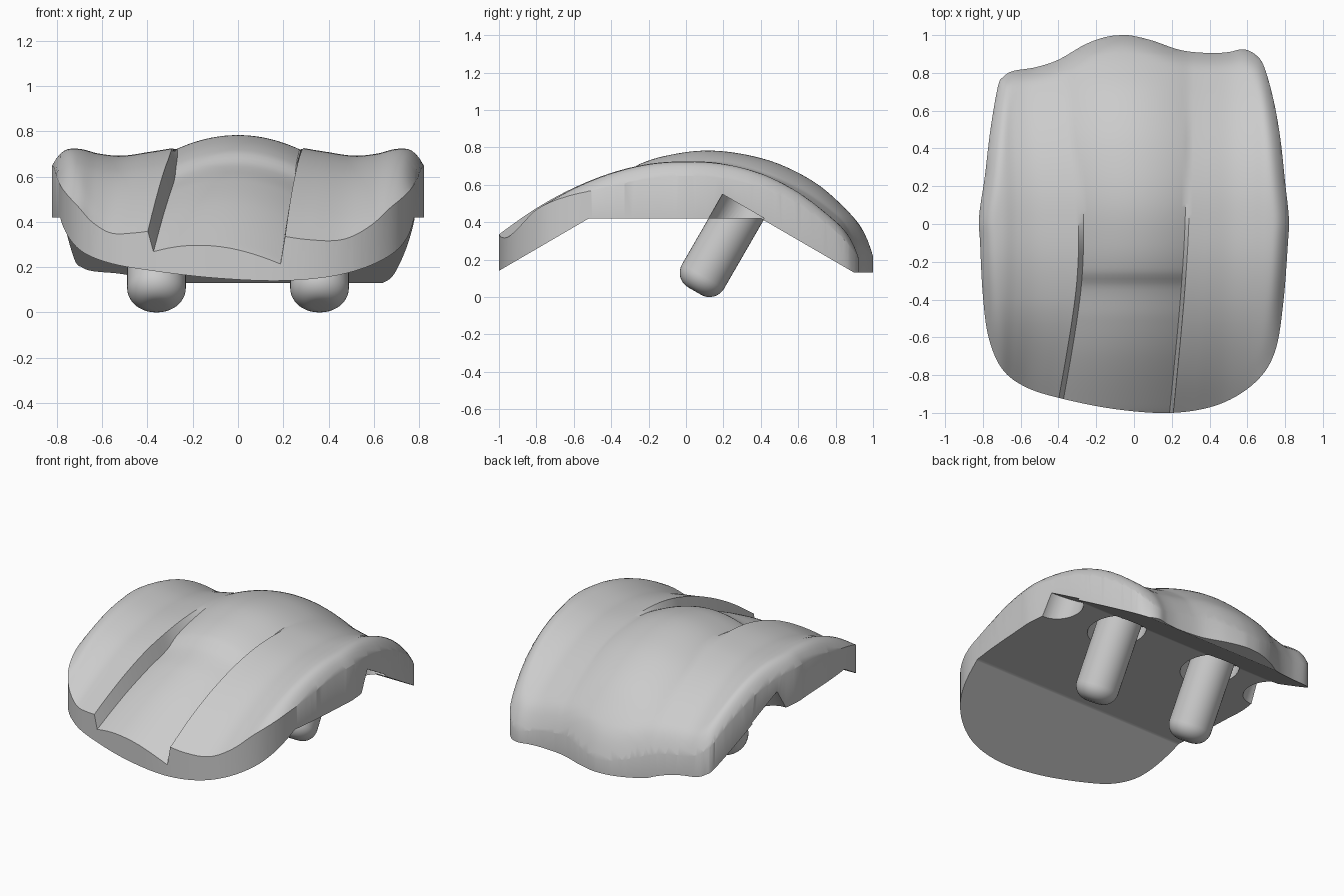
import bpy, bmesh, math
from mathutils import Vector, Matrix, kdtree

if "Cube" in bpy.data.objects:
    bpy.data.objects.remove(bpy.data.objects["Cube"])


def spline(table, v):
    """Smooth interpolation through (key, value) pairs."""
    n = len(table)
    i = 0
    while i < n - 2 and v > table[i + 1][0]:
        i += 1

    def slope(k):
        a, b = table[max(k - 1, 0)], table[min(k + 1, n - 1)]
        return (b[1] - a[1]) / (b[0] - a[0])
    (x0, y0), (x1, y1) = table[i], table[i + 1]
    h = x1 - x0
    t = min(max((v - x0) / h, 0), 1)
    return ((2*t**3 - 3*t*t + 1) * y0 + (t**3 - 2*t*t + t) * h * slope(i)
            + (3*t*t - 2*t**3) * y1 + (t**3 - t*t) * h * slope(i + 1))


def step(a, b, v):
    t = min(max((v - a) / (b - a), 0), 1)
    return t * t * (3 - 2 * t)


def make(name, bm):
    bmesh.ops.recalc_face_normals(bm, faces=bm.faces)
    me = bpy.data.meshes.new(name)
    bm.to_mesh(me)
    bm.free()
    ob = bpy.data.objects.new(name, me)
    bpy.context.collection.objects.link(ob)
    return ob


def select(ob):
    bpy.ops.object.select_all(action='DESELECT')
    ob.select_set(True)
    bpy.context.view_layer.objects.active = ob


def boolean(ob, cutter, op):
    select(ob)
    m = ob.modifiers.new("cut", 'BOOLEAN')
    m.operation, m.object, m.solver = op, cutter, 'EXACT'
    bpy.ops.object.modifier_apply(modifier=m.name)
    bpy.data.objects.remove(cutter)


# Plan outline, counter-clockwise from the front
OUTLINE = [(0.2, -1), (0.45, -0.955), (0.64, -0.84), (0.745, -0.68), (0.79, -0.42),
           (0.815, -0.1), (0.82, 0.03), (0.8, 0.22), (0.775, 0.45), (0.74, 0.65),
           (0.69, 0.83), (0.645, 0.895), (0.58, 0.925), (0.5, 0.91), (0.4, 0.905),
           (0.25, 0.92), (0.1, 0.97), (0, 0.995), (-0.06, 1), (-0.15, 0.99),
           (-0.26, 0.95), (-0.4, 0.87), (-0.52, 0.83), (-0.64, 0.81), (-0.69, 0.78),
           (-0.72, 0.73), (-0.76, 0.5), (-0.79, 0.25), (-0.82, 0.04), (-0.815, -0.1),
           (-0.8, -0.38), (-0.77, -0.6), (-0.7, -0.765), (-0.58, -0.86), (-0.4, -0.92),
           (-0.1, -0.98)]


def dense(points, k):
    out, n = [], len(points)
    for i in range(n):
        p = [Vector(points[(i + j - 1) % n]) for j in range(4)]
        for s in range(k):
            t = s / k
            out.append(0.5 * (2*p[1] + (p[2] - p[0]) * t
                              + (2*p[0] - 5*p[1] + 4*p[2] - p[3]) * t*t
                              + (3*p[1] - p[0] - 3*p[2] + p[3]) * t**3))
    return out


fine = dense(OUTLINE, 40)
tree = kdtree.KDTree(len(fine))
for i, p in enumerate(fine):
    tree.insert((p.x, p.y, 0), i)
tree.balance()


def inset(x, y):
    """Signed distance inside the outline."""
    co, i, d = tree.find((x, y, 0))
    tan = fine[(i + 1) % len(fine)] - fine[i - 1]
    return math.copysign(d, tan.x * (y - co.y) - tan.y * (x - co.x))


# Lengthwise profiles: side panels, centre ridge, the two creases
SIDE = [(-1.06, 0.28), (-1, 0.33), (-0.8, 0.47), (-0.6, 0.58), (-0.4, 0.66), (-0.2, 0.708),
        (0, 0.722), (0.2, 0.71), (0.4, 0.66), (0.6, 0.565), (0.8, 0.425), (0.9, 0.33), (1.06, 0.17)]
RIDGE = [(-1.06, 0.23), (-0.97, 0.3), (-0.7, 0.48), (-0.5, 0.585), (-0.33, 0.655), (-0.25, 0.71),
         (-0.1, 0.757), (0.1, 0.783), (0.3, 0.765), (0.5, 0.71), (0.7, 0.605), (0.85, 0.475),
         (0.95, 0.36), (1.06, 0.21)]
LEFT = [(-1.06, -0.42), (-0.92, -0.385), (-0.4, -0.3), (-0.1, -0.28), (0.2, -0.29), (0.55, -0.33), (1.06, -0.38)]
RIGHT = [(-1.06, 0.19), (-0.98, 0.2), (-0.4, 0.255), (0, 0.28), (0.4, 0.285), (1.06, 0.29)]
DIP = [(0, 0.005), (0.2, -0.012), (0.45, -0.03), (0.65, -0.02), (0.8, 0), (1, 0)]
SAG = 0.068


def under(y):
    if y < -0.52:
        return 0.42 + (y + 0.52) * 0.583
    return 0.42 if y < 0.4 else max(0.13, 0.42 - (y - 0.4) * 0.58)


def top(x, y, cl, cr):
    s, c = spline(SIDE, y), spline(RIDGE, y)
    lip, edge, w = s + 0.005, c - SAG, step(0.1, 0.65, y)
    mid = (lip + edge) / 2
    front = step(-0.4, -1, y)
    if cl < x < cr:
        u = (2 * x - cl - cr) / (cr - cl)
        z = c - SAG * u * u + w * (mid - edge) * u * u
    else:
        gap = cl - x if x < cl else x - cr
        t = gap / (0.8 + cl if x < cl else 0.8 - cr)
        z = s + spline(DIP, t) * (1 + 0.5 * front) + w * (mid - lip) * math.exp(-gap / 0.12)
        if x < cl:
            z -= 0.035 * front
    # rolled-over edge at the sides and rear, sharp at the front
    d = inset(x, y)
    if d < 0.09:
        z -= 0.075 * step(-0.85, -0.3, y) * (1 - d / 0.09) ** 2.4
    return max(z, under(y) + 0.02)


# Shell: height field closed by the faceted underside
bm = bmesh.new()
rows = sorted([-1.05 + 0.02 * i for i in range(106)] + [-0.52, 0.4, 0.9])
rows = [y for y in rows if not any(0 < abs(y - k) < 0.009 for k in (-0.52, 0.4, 0.9))]
tops, bots = [], []
for y in rows:
    cl, cr = spline(LEFT, y), spline(RIGHT, y)
    xs = []
    for a, b, n in ((-0.87, cl - 0.013, 34), (cl + 0.013, cr - 0.01, 26), (cr + 0.01, 0.87, 34)):
        xs += [a + (b - a) * i / n for i in range(n + 1)]
    tops.append([bm.verts.new((x, y, top(x, y, cl, cr))) for x in xs])
    bots.append([bm.verts.new((x, y, under(y))) for x in (xs[0], xs[-1])])
for j in range(len(rows) - 1):
    a, b, c, d = tops[j], tops[j + 1], bots[j], bots[j + 1]
    for i in range(len(a) - 1):
        bm.faces.new((a[i], a[i + 1], b[i + 1], b[i]))
    bm.faces.new((c[0], d[0], d[1], c[1]))
    bm.faces.new((c[0], a[0], b[0], d[0]))
    bm.faces.new((c[1], d[1], b[-1], a[-1]))
bm.faces.new([bots[0][0], bots[0][1]] + tops[0][::-1])
bm.faces.new([bots[-1][1], bots[-1][0]] + tops[-1])
shell = make("armor_shell", bm)

# Trim to the plan outline
bm = bmesh.new()
base = bm.faces.new([bm.verts.new((p.x, p.y, -0.2)) for p in dense(OUTLINE, 7)])
ext = bmesh.ops.extrude_face_region(bm, geom=[base])
bmesh.ops.translate(bm, vec=(0, 0, 1.4), verts=[v for v in ext['geom'] if isinstance(v, bmesh.types.BMVert)])
boolean(shell, make("outline_cutter", bm), 'INTERSECT')


def rod(name, x, r, z0, z1, bevel=0):
    """Cylinder leaning 30 degrees back along the peg axis, between two heights."""
    bm = bmesh.new()
    length = (z1 - z0) / math.cos(math.pi / 6)
    bmesh.ops.create_cone(bm, cap_ends=True, segments=40, radius1=r, radius2=r, depth=length,
                          matrix=Matrix.Translation((0, 0, length / 2)))
    if bevel:
        edges = [e for e in bm.edges if all(v.co.z < 0.001 for v in e.verts)]
        bmesh.ops.bevel(bm, geom=edges, offset=bevel, segments=8, profile=0.5, affect='EDGES')
    bm.transform(Matrix.Translation((x, 0.27 + (z0 - 0.42) * math.tan(math.pi / 6), z0))
                 @ Matrix.Rotation(-math.pi / 6, 4, 'X'))
    return make(name, bm)


# Pockets round the pegs, notches in the side walls, and the pegs
pegs = []
for side, label in ((-1, "left"), (1, "right")):
    boolean(shell, rod("pocket_cutter", side * 0.36, 0.165, 0.2, 0.49), 'DIFFERENCE')
    boolean(shell, rod("notch_cutter", side * 0.8, 0.13, 0.2, 0.485), 'DIFFERENCE')
    pegs.append(rod(label + "_peg", side * 0.36, 0.13, 0.032, 0.5, 0.09))

for ob in [shell] + pegs:
    select(ob)
    bpy.ops.object.shade_smooth_by_angle(angle=math.radians(32))
